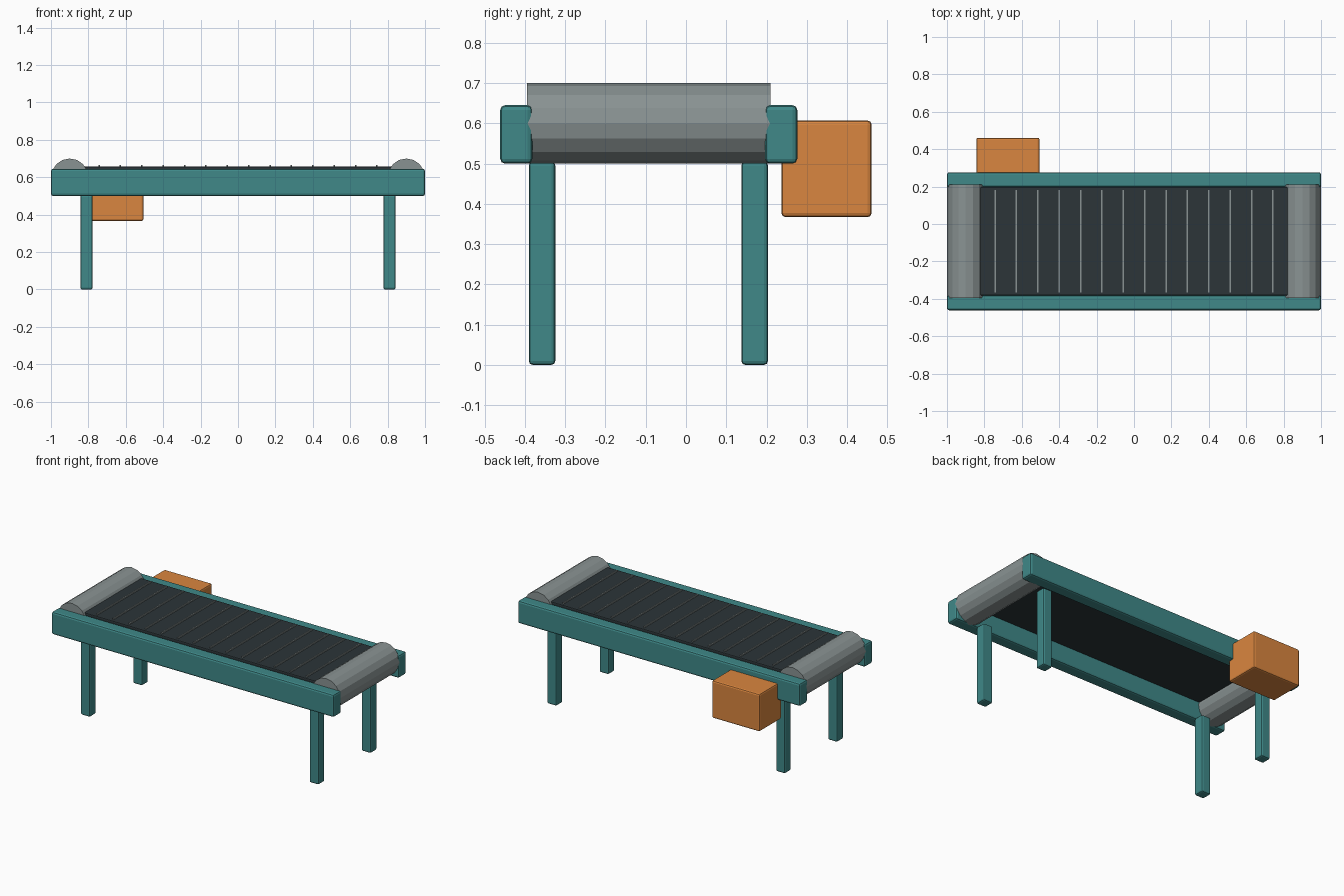
import bpy
import math

if "Cube" in bpy.data.objects:
    bpy.data.objects.remove(bpy.data.objects["Cube"])

MID_Y = -0.0925  # centre line of the conveyor, the motor sits off to the back


def material(name, rgb):
    m = bpy.data.materials.new(name)
    m.diffuse_color = (*rgb, 1)
    m.use_nodes = True
    m.node_tree.nodes["Principled BSDF"].inputs["Base Color"].default_value = m.diffuse_color
    return m


teal = material("teal paint", (0.05, 0.25, 0.25))
rubber = material("dark rubber", (0.025, 0.035, 0.04))
steel = material("steel", (0.25, 0.29, 0.29))
orange = material("orange paint", (0.70, 0.24, 0.05))


def bevel(ob, width):
    mod = ob.modifiers.new("bevel", 'BEVEL')
    mod.width = width
    mod.segments = 2


def box(name, lo, hi, mat, width=0.0):
    centre = [(a + b) / 2 for a, b in zip(lo, hi)]
    bpy.ops.mesh.primitive_cube_add(size=1, location=centre)
    ob = bpy.context.object
    ob.name = name
    ob.scale = [b - a for a, b in zip(lo, hi)]
    bpy.ops.object.transform_apply(location=False, rotation=False, scale=True)
    ob.data.materials.append(mat)
    if width:
        bevel(ob, width)
    return ob


# Side rails
for side, y in (("front", MID_Y - 0.329), ("back", MID_Y + 0.329)):
    box(side + "_rail", (-1, y - 0.04, 0.5), (1, y + 0.04, 0.645), teal, 0.012)

# Legs
for end, x in (("left", -0.81), ("right", 0.81)):
    for side, y in (("front", MID_Y - 0.265), ("back", MID_Y + 0.263)):
        box(f"{side}_{end}_leg", (x - 0.033, y - 0.033, 0),
            (x + 0.033, y + 0.033, 0.505), teal, 0.01)

# End rollers
for end, x in (("left", -0.9), ("right", 0.9)):
    bpy.ops.mesh.primitive_cylinder_add(
        vertices=16, radius=0.1, depth=0.605,
        location=(x, MID_Y, 0.6), rotation=(math.pi / 2, 0, 0))
    roller = bpy.context.object
    roller.name = end + "_roller"
    roller.data.materials.append(steel)

# Belt with raised cross ribs
box("belt", (-0.88, MID_Y - 0.29, 0.615), (0.88, MID_Y + 0.29, 0.657), rubber, 0.006)
for i in range(14):
    x = (i - 6.5) * 0.1143
    box(f"belt_rib_{i + 1}", (x - 0.004, MID_Y - 0.273, 0.65),
        (x + 0.004, MID_Y + 0.273, 0.665), steel)

# Drive motor housing on the back rail
box("motor_housing", (-0.843, 0.237, 0.367), (-0.505, 0.461, 0.607), orange, 0.01)
